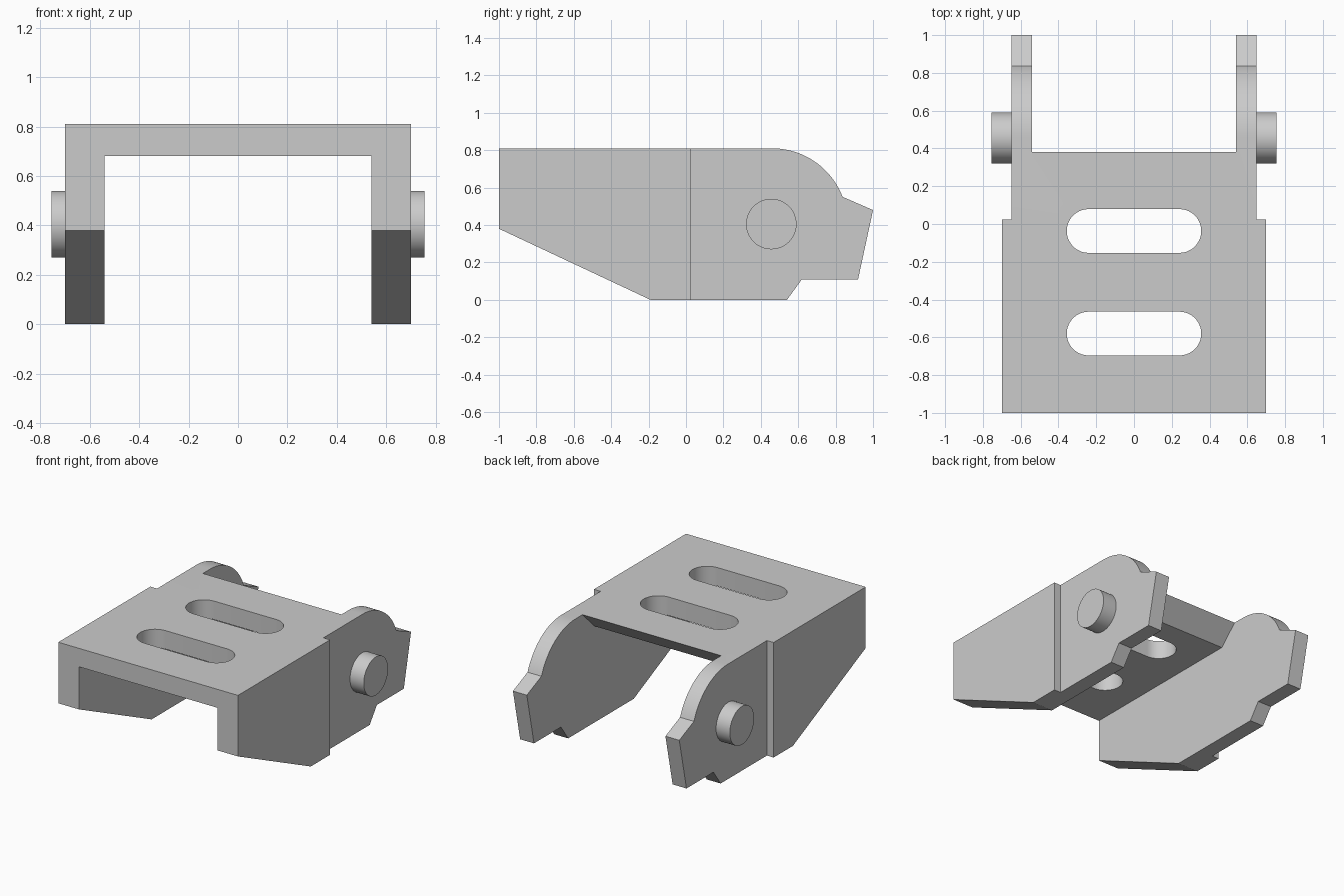
import bpy, bmesh, math
from mathutils import Vector

cube = bpy.data.objects.get("Cube")
if cube:
    bpy.data.objects.remove(cube, do_unlink=True)

grey = bpy.data.materials.new("plain grey")
grey.use_nodes = True
grey.diffuse_color = (0.6, 0.6, 0.6, 1)
grey.node_tree.nodes["Principled BSDF"].inputs["Base Color"].default_value = (0.6, 0.6, 0.6, 1)


def prism(name, points, start, direction):
    """Extrude a closed outline of 3D points along a direction."""
    bm = bmesh.new()
    face = bm.faces.new([bm.verts.new(Vector(p) + Vector(start)) for p in points])
    out = bmesh.ops.extrude_face_region(bm, geom=[face])
    moved = [v for v in out["geom"] if isinstance(v, bmesh.types.BMVert)]
    bmesh.ops.translate(bm, verts=moved, vec=direction)
    bmesh.ops.recalc_face_normals(bm, faces=bm.faces)
    mesh = bpy.data.meshes.new(name)
    bm.to_mesh(mesh)
    bm.free()
    mesh.materials.append(grey)
    obj = bpy.data.objects.new(name, mesh)
    bpy.context.collection.objects.link(obj)
    return obj


def side_prism(name, yz, x0, x1):
    return prism(name, [(0, y, z) for y, z in yz], (x0, 0, 0), (x1 - x0, 0, 0))


def arc(cx, cy, r, a0, a1, steps):
    angles = [math.radians(a0 + (a1 - a0) * i / steps) for i in range(steps + 1)]
    return [(cx + r * math.cos(a), cy + r * math.sin(a)) for a in angles]


def cut(target, cutter):
    cutter.hide_render = True
    mod = target.modifiers.new("cut", "BOOLEAN")
    mod.operation = "DIFFERENCE"
    mod.solver = "EXACT"
    mod.object = cutter
    bpy.context.view_layer.objects.active = target
    bpy.ops.object.modifier_apply(modifier=mod.name)
    bpy.data.objects.remove(cutter, do_unlink=True)


def smooth(obj):
    bpy.ops.object.select_all(action="DESELECT")
    obj.select_set(True)
    bpy.context.view_layer.objects.active = obj
    bpy.ops.object.shade_smooth_by_angle(angle=math.radians(20))


# Bracket body: side outline with a rounded shoulder and a rear hook
outline = [(-1, 0.38), (-0.19, 0), (0.54, 0), (0.62, 0.11), (0.92, 0.11), (1, 0.48)]
outline += arc(0.46, 0.406, 0.404, 21, 90, 24) + [(-1, 0.81)]
body = side_prism("bracket_body", outline, -0.70, 0.70)

# Channel between the side walls, ending in a sloped rear edge of the top plate
channel = [(-1.2, -0.2), (1.2, -0.2), (1.2, 1), (0.57, 1), (0.25, 0.68), (-1.2, 0.68)]
cut(body, side_prism("channel_cutter", channel, -0.54, 0.54))

# Thinner rear half of each side wall
for side in (-1, 1):
    step = [(0.025, -0.2), (1.2, -0.2), (1.2, 1), (0.025, 1)]
    cut(body, side_prism("step_cutter", step, side * 0.648, side * 0.9))

# Two rounded slots through the top plate
for y in (-0.037, -0.58):
    slot = arc(0.24, y, 0.116, -90, 90, 20) + arc(-0.24, y, 0.116, 90, 270, 20)
    cut(body, prism("slot_cutter", [(a, b, 0) for a, b in slot], (0, 0, 0.5), (0, 0, 0.5)))
smooth(body)

# Pivot pins on the outer faces
for name, side in (("left_pin", 1), ("right_pin", -1)):
    circle = arc(0.456, 0.405, 0.135, 0, 360, 48)[:-1]
    smooth(side_prism(name, circle, side * 0.64, side * 0.755))
